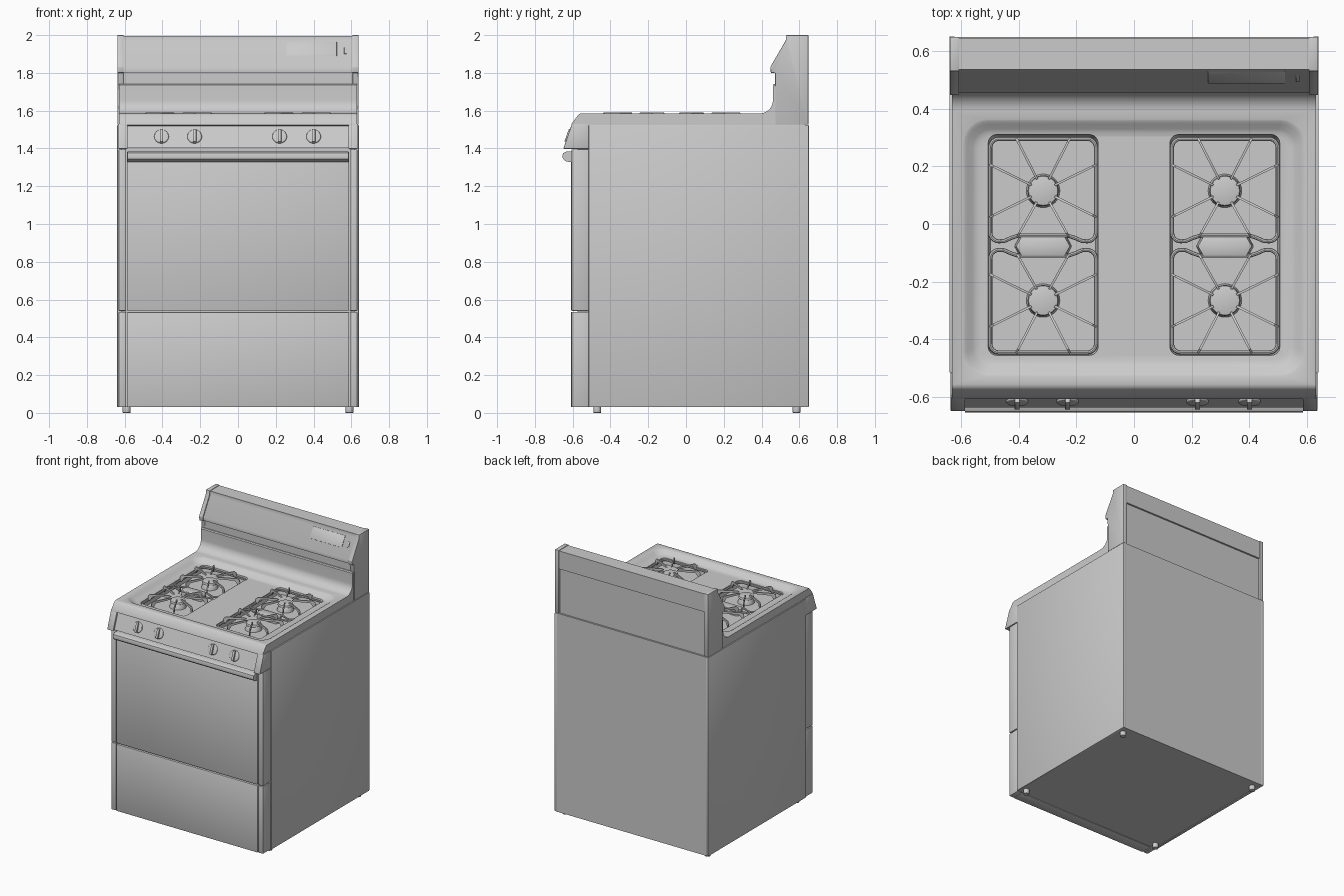
import bpy, bmesh
from math import sin, cos, pi, atan2, hypot
from mathutils import Matrix

if "Cube" in bpy.data.objects:
    bpy.data.objects.remove(bpy.data.objects["Cube"])


def finish(name, bm, bevel=0.0, segs=2):
    bmesh.ops.recalc_face_normals(bm, faces=bm.faces)
    if bevel:
        sharp = [e for e in bm.edges if e.calc_face_angle(0) > 0.5]
        bmesh.ops.bevel(bm, geom=sharp, offset=bevel, segments=segs, profile=0.5, affect='EDGES')
    me = bpy.data.meshes.new(name)
    bm.to_mesh(me)
    bm.free()
    ob = bpy.data.objects.new(name, me)
    bpy.context.collection.objects.link(ob)
    return ob


def loft(name, rings, bevel=0.0, segs=2):
    """Closed solid through rings of equal point count."""
    bm = bmesh.new()
    vs = [[bm.verts.new(p) for p in r] for r in rings]
    n = len(rings[0])
    for a, b in zip(vs, vs[1:]):
        for i in range(n):
            bm.faces.new((a[i], a[(i + 1) % n], b[(i + 1) % n], b[i]))
    bm.faces.new(vs[0])
    bm.faces.new(vs[-1])
    return finish(name, bm, bevel, segs)


def prism(name, yz, x0, x1, bevel=0.0, segs=2):
    return loft(name, [[(x, y, z) for y, z in yz] for x in (x0, x1)], bevel, segs)


def box(name, x0, x1, y0, y1, z0, z1, bevel=0.0):
    return prism(name, [(y0, z0), (y1, z0), (y1, z1), (y0, z1)], x0, x1, bevel)


def disc(name, r0, r1, z0, z1, n=32):
    return loft(name, [[(r * cos(2 * pi * i / n), r * sin(2 * pi * i / n), z) for i in range(n)]
                       for r, z in ((r0, z0), (r1, z1))], 0.003)


def rounded(x0, x1, y0, y1, r, z, n=6):
    pts = []
    for k, (cx, cy) in enumerate([(x1 - r, y1 - r), (x0 + r, y1 - r), (x0 + r, y0 + r), (x1 - r, y0 + r)]):
        for i in range(n + 1):
            a = pi / 2 * (k + i / n)
            pts.append((cx + r * cos(a), cy + r * sin(a), z))
    return pts


def place(ob, loc, tilt=0.0):
    ob.matrix_world = Matrix.Translation(loc) @ Matrix.Rotation(tilt, 4, 'X')
    return ob


def cut(ob, cutter):
    m = ob.modifiers.new("cut", 'BOOLEAN')
    m.operation, m.solver, m.object = 'DIFFERENCE', 'EXACT', cutter
    bpy.context.view_layer.objects.active = ob
    bpy.ops.object.modifier_apply(modifier=m.name)
    bpy.data.objects.remove(cutter)


# Cabinet shell
box("cabinet_core", -0.625, 0.625, -0.515, 0.64, 0.035, 1.48)
box("back_panel", -0.63, 0.63, 0.635, 0.648, 0.03, 1.525)
box("front_frame", -0.62, 0.62, -0.575, -0.51, 0.035, 1.45)
for s in (-1, 1):
    box("side_panel", s * 0.62, s * 0.64, -0.515, 0.65, 0.03, 1.525, 0.004)
    box("front_strip_lower", s * 0.593, s * 0.632, -0.606, -0.513, 0.03, 0.534, 0.004)
    box("front_strip_upper", s * 0.593, s * 0.632, -0.606, -0.513, 0.54, 1.395, 0.004)
    for y in (-0.47, 0.585):
        place(disc("foot", 0.021, 0.021, 0, 0.04, 20), (s * 0.59, y, 0))

# Door, drawer and handle
box("drawer_front", -0.588, 0.588, -0.61, -0.52, 0.03, 0.534, 0.005)
box("oven_door", -0.588, 0.588, -0.61, -0.52, 0.541, 1.383, 0.005)
prism("door_handle", [(-0.6, 1.383), (-0.635, 1.383), (-0.65, 1.375), (-0.654, 1.362), (-0.652, 1.345),
                      (-0.64, 1.334), (-0.62, 1.328), (-0.6, 1.328)], -0.585, 0.585)

# Control panel with end caps and knobs
prism("control_panel", [(-0.59, 1.528), (-0.635, 1.403), (-0.515, 1.403), (-0.515, 1.528)], -0.59, 0.59)
for s in (-1, 1):
    prism("control_end_cap", [(-0.604, 1.53), (-0.65, 1.398), (-0.515, 1.398), (-0.515, 1.53)],
          s * 0.585, s * 0.636, 0.004)
tilt = atan2(0.125, 0.045)
for x in (-0.405, -0.23, 0.22, 0.4):
    place(disc("knob_skirt", 0.04, 0.036, -0.003, 0.008), (x, -0.613, 1.463), tilt)
    place(box("knob_grip", -0.009, 0.009, -0.036, 0.036, 0, 0.02, 0.003), (x, -0.613, 1.463), tilt)

# Cooktop sheet curving up into the splash
arc = [(0.39 + 0.07 * sin(i * pi / 20), 1.655 - 0.07 * cos(i * pi / 20)) for i in range(11)]
top = prism("cooktop", [(-0.5, 1.48), (-0.585, 1.515), (-0.606, 1.523), (-0.605, 1.532), (-0.572, 1.576),
                        (-0.566, 1.582), (-0.556, 1.585)] + arc +
            [(0.46, 1.735), (0.466, 1.742), (0.63, 1.742), (0.63, 1.48)], -0.631, 0.631)
basin = [(0.0, 1.6), (0.0, 1.586), (0.008, 1.583), (0.018, 1.577), (0.036, 1.563), (0.046, 1.558), (0.06, 1.555)]
cut(top, loft("basin_cutter", [rounded(-0.595 + d, 0.595 - d, -0.53 + d, 0.365 - d, 0.085 - d * 0.6, z)
                               for d, z in basin]))
for s in (-1, 1):
    cx = s * 0.315
    cut(top, loft("well_cutter", [rounded(cx - w, cx + w, -0.0725 - h, -0.0725 + h, 0.03, z)
                                  for w, h, z in ((0.192, 0.384, 1.575), (0.19, 0.382, 1.55), (0.182, 0.374, 1.51))]))
    # Raised bridge between the two burners of each well
    loft("well_bridge", [[(cx + w * a, -0.077 + h * b, z) for a, b in
                          ((1, 0), (0.8, 1), (-0.8, 1), (-1, 0), (-0.8, -1), (0.8, -1))]
                         for w, h, z in ((0.1, 0.038, 1.505), (0.094, 0.033, 1.553))], 0.004)


def grate(cx, cy, f):
    # Wire frame, waisted on the side facing its neighbour
    pts = [p[:2] for p in rounded(-0.183, 0.183, -0.175, 0.18, 0.03, 0)][:21]
    waist = [(-0.135, -0.174), (-0.11, -0.163), (-0.085, -0.155)]
    pts += waist + [(-x, y) for x, y in reversed(waist)]
    pts += [p[:2] for p in rounded(-0.183, 0.183, -0.175, 0.18, 0.03, 0)][21:]
    cu = bpy.data.curves.new("grate_frame", 'CURVE')
    cu.dimensions = '3D'
    cu.bevel_depth, cu.bevel_resolution = 0.007, 2
    sp = cu.splines.new('POLY')
    sp.points.add(len(pts) - 1)
    for q, (x, y) in zip(sp.points, pts):
        q.co = (cx + x, cy + f * y, 1.545, 1)
    sp.use_cyclic_u = True
    ob = bpy.data.objects.new("grate_frame", cu)
    bpy.context.collection.objects.link(ob)
    bpy.ops.object.select_all(action='DESELECT')
    ob.select_set(True)
    bpy.context.view_layer.objects.active = ob
    bpy.ops.object.convert(target='MESH')
    # Eight fingers pointing at the burner
    for s in (-1, 1):
        for x, y in ((0.092, 0.18), (0.183, 0.09), (0.183, -0.09), (0.088, -0.157)):
            r = hypot(x, y)
            fin = prism("grate_finger", [(r, 1.54), (r + 0.003, 1.575), (r - 0.012, 1.589), (0.06, 1.59),
                                         (0.045, 1.582), (0.06, 1.576), (r - 0.03, 1.572), (r - 0.01, 1.54)],
                        -0.004, 0.004)
            fin.location = (cx, cy, 0)
            fin.rotation_euler.z = atan2(f * y, s * x) - pi / 2
    # Burner
    place(disc("burner_base", 0.06, 0.045, 1.505, 1.545), (cx, cy, 0))
    place(disc("burner_cap", 0.054, 0.051, 1.545, 1.562), (cx, cy, 0))


for cx in (-0.315, 0.315):
    grate(cx, 0.115, 1)
    grate(cx, -0.265, -1)

# Backguard
prism("backguard", [(0.474, 1.53), (0.474, 1.803), (0.457, 1.803), (0.455, 1.83), (0.535, 1.97), (0.535, 1.996),
                    (0.645, 1.996), (0.645, 1.86), (0.632, 1.86), (0.632, 1.53)], -0.61, 0.61)
for s in (-1, 1):
    prism("backguard_end_cap", [(0.474, 1.526), (0.472, 1.8), (0.449, 1.8), (0.447, 1.832), (0.528, 1.972),
                                (0.53, 2.0), (0.648, 2.0), (0.648, 1.526)], s * 0.606, s * 0.638, 0.003)
slope = atan2(0.14, 0.08)
place(box("display_window", -0.133, 0.133, -0.043, 0.043, -0.004, 0.003, 0.002), (0.39, 0.51, 1.926), slope)
place(box("indicator", -0.006, 0.006, -0.02, 0.02, -0.004, 0.004, 0.002), (0.568, 0.505, 1.9175), slope)

# Shading
bpy.ops.object.select_all(action='SELECT')
bpy.context.view_layer.objects.active = top
bpy.ops.object.shade_smooth_by_angle(angle=0.6)
